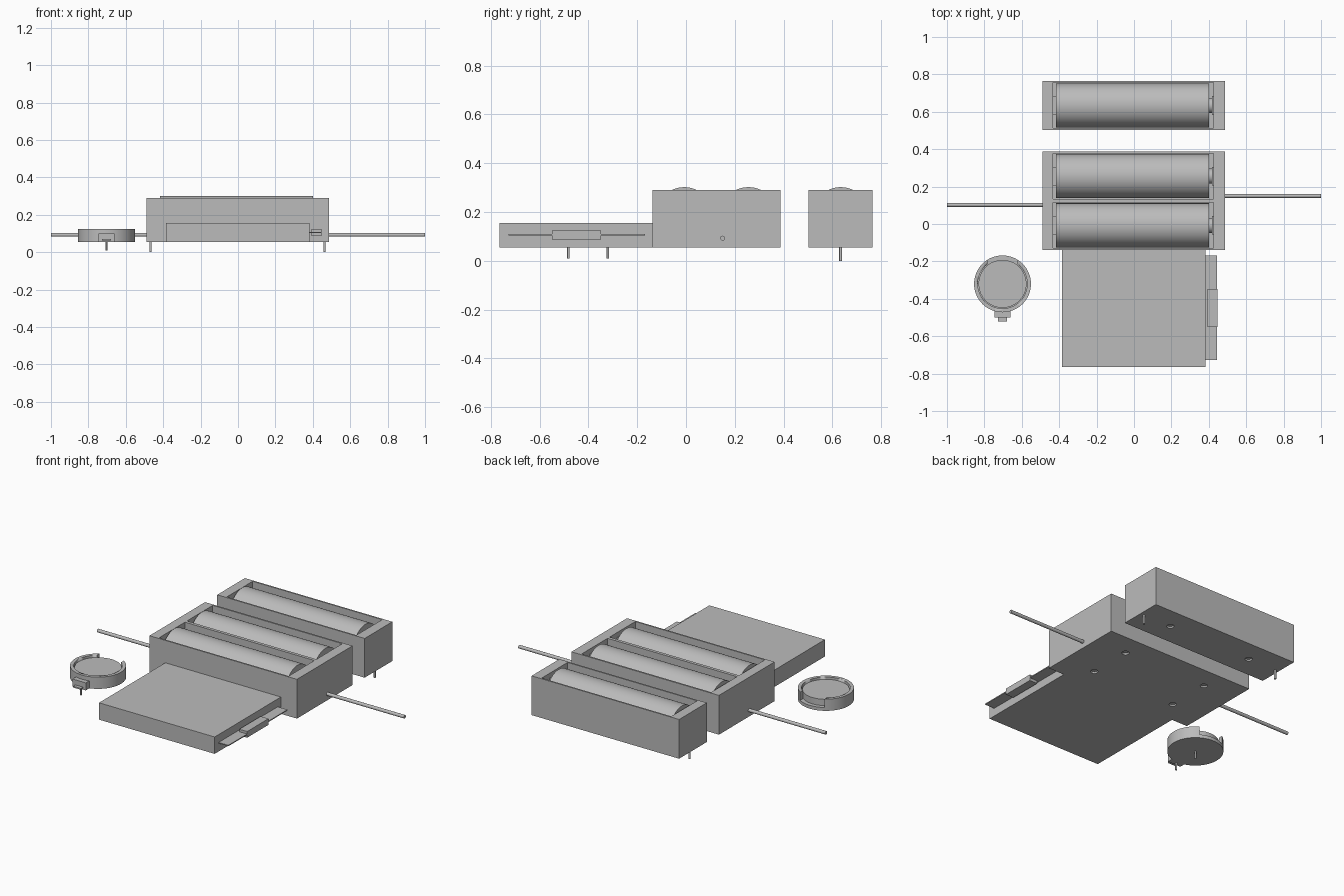
import bpy, bmesh, math
from mathutils import Matrix

cube = bpy.data.objects.get("Cube")
if cube:
    bpy.data.objects.remove(cube, do_unlink=True)

GREY = (0.5, 0.5, 0.5, 1)
mat = bpy.data.materials.new("plain grey")
mat.use_nodes = True
mat.diffuse_color = GREY
mat.node_tree.nodes["Principled BSDF"].inputs["Base Color"].default_value = GREY


def finish(name, bm, smooth=False):
    mesh = bpy.data.meshes.new(name)
    bmesh.ops.recalc_face_normals(bm, faces=bm.faces[:])
    bm.to_mesh(mesh)
    bm.free()
    mesh.materials.append(mat)
    ob = bpy.data.objects.new(name, mesh)
    bpy.context.collection.objects.link(ob)
    if smooth:
        bpy.ops.object.select_all(action='DESELECT')
        ob.select_set(True)
        bpy.context.view_layer.objects.active = ob
        bpy.ops.object.shade_smooth_by_angle(angle=math.radians(35))
    return ob


def box(name, x, y, z, corner=0):
    """Box from (min, max) ranges; corner rounds the front vertical edges."""
    bm = bmesh.new()
    bmesh.ops.create_cube(bm, size=1)
    for v in bm.verts:
        v.co = [r[0] if c < 0 else r[1] for c, r in zip(v.co, (x, y, z))]
    if corner:
        edges = [e for e in bm.edges if all(v.co.y == min(y) for v in e.verts)
                 and e.verts[0].co.x == e.verts[1].co.x]
        bmesh.ops.bevel(bm, geom=edges, offset=corner, segments=4,
                        profile=0.5, affect='EDGES')
    return finish(name, bm)


def rod(name, start, length, radius, axis='Z', sides=24):
    """Capped cylinder that begins at start and runs along +X or +Z."""
    bm = bmesh.new()
    turn = Matrix.Rotation(math.pi / 2, 4, 'Y') if axis == 'X' else Matrix()
    place = Matrix.Translation(start) @ turn @ Matrix.Translation((0, 0, length / 2))
    bmesh.ops.create_cone(bm, cap_ends=True, segments=sides, radius1=radius,
                          radius2=radius, depth=length, matrix=place)
    return finish(name, bm, smooth=True)


def cut(target, cutters):
    for c in cutters:
        c.hide_render = True
        mod = target.modifiers.new("cut", 'BOOLEAN')
        mod.operation, mod.solver, mod.object = 'DIFFERENCE', 'EXACT', c
        bpy.context.view_layer.objects.active = target
        bpy.ops.object.modifier_apply(modifier=mod.name)
        bpy.data.objects.remove(c, do_unlink=True)


BASE, TOP, FLOOR = 0.055, 0.29, 0.065
CELL_R, CELL_Z = 0.118, 0.184


# Battery holders: open trays with cells, end contacts and floor holes
def holder(name, y_range, cell_rows):
    tray = box(name + "_tray", (-0.49, 0.487), y_range, (BASE, TOP))
    cutters = []
    for y in cell_rows:
        cutters.append(box("cavity", (-0.432, 0.426), (y - 0.122, y + 0.122),
                           (FLOOR, TOP + 0.1)))
        for x in (-0.28, 0.275):
            cutters.append(rod("hole", (x, y, 0), 0.1, 0.02))
    cut(tray, cutters)
    for i, y in enumerate(cell_rows):
        tag = f"{name}_cell_{i + 1}"
        rod(tag, (-0.417, y, CELL_Z), 0.817, CELL_R, 'X', 64)
        rod(tag + "_nub", (0.398, y, CELL_Z), 0.018, 0.04, 'X', 32)
        box(tag + "_plus_contact", (0.416, 0.428), (y - 0.05, y + 0.05), (0.1, 0.26))
        box(tag + "_minus_contact", (-0.434, -0.416), (y - 0.05, y + 0.05), (0.1, 0.26))


holder("double_holder", (-0.138, 0.388), (-0.007, 0.256))
holder("single_holder", (0.503, 0.765), (0.634,))
for side, x in (("right", -0.468), ("left", 0.462)):
    rod(f"single_holder_pin_{side}", (x, 0.634, 0), 0.06, 0.006)

# Lead wires
rod("right_wire", (-1, 0.102, 0.093), 0.52, 0.01, 'X')
rod("left_wire", (0.48, 0.15, 0.093), 0.52, 0.01, 'X')

# Flat pack with side flange and plug
box("flat_pack", (-0.385, 0.381), (-0.765, -0.136), (BASE, 0.156), corner=0.015)
box("pack_flange", (0.38, 0.445), (-0.727, -0.168), (0.103, 0.109))
box("pack_plug", (0.394, 0.446), (-0.55, -0.348), (0.087, 0.124))

# Coin cell holder: cup with a notch in its back wall
CX, CY = -0.703, -0.32
cup = rod("coin_cup", (CX, CY, BASE), 0.07, 0.152, sides=64)
cut(cup, [rod("bore", (CX, CY, 0.075), 0.2, 0.132, sides=64),
          box("notch", (CX - 0.08, CX + 0.08), (CY + 0.09, CY + 0.2), (0.075, 0.2))])
rod("coin_cell", (CX, CY, 0.07), 0.043, 0.128, sides=64)
box("coin_lug", (CX - 0.044, CX + 0.044), (-0.499, CY - 0.14), (BASE, 0.1))
box("coin_terminal", (CX - 0.025, CX + 0.025), (-0.52, -0.49), (0.062, 0.07))
for name, y in (("front", -0.482), ("centre", CY)):
    rod(f"coin_pin_{name}", (CX, y, 0.01), 0.05, 0.005)
